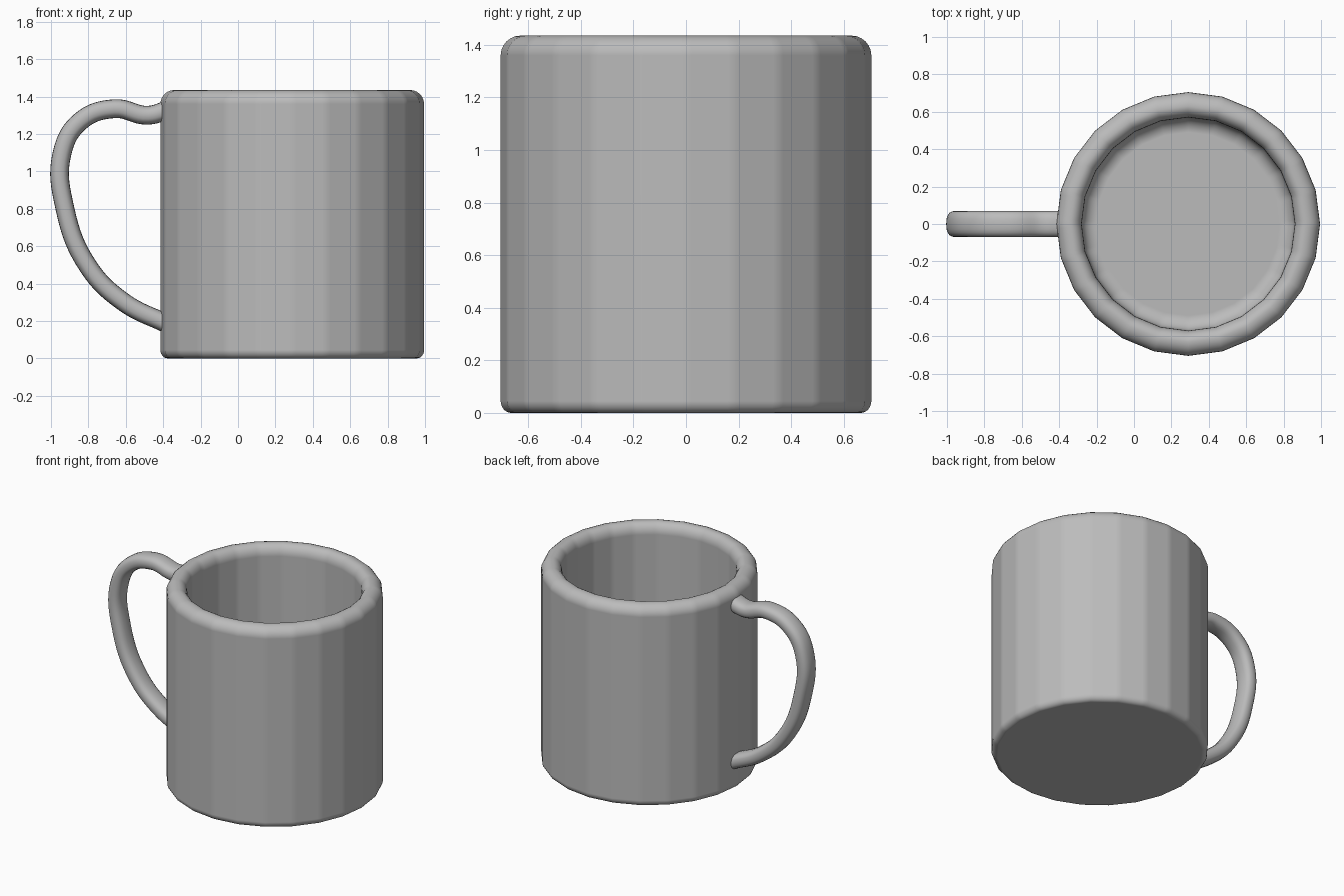
import bpy
import bmesh
from math import sin, cos, pi, radians, copysign

default = bpy.data.objects.get("Cube")
if default:
    bpy.data.objects.remove(default)

SIDES = 24
CENTRE_X = 0.29

# One plain ceramic colour
grey = bpy.data.materials.new("ceramic_grey")
grey.use_nodes = True
COLOUR = (0.5, 0.5, 0.5, 1)
grey.diffuse_color = COLOUR
grey.node_tree.nodes["Principled BSDF"].inputs["Base Color"].default_value = COLOUR


def arc(r, z, rx, rz, start, end, steps=6):
    """Points of an elliptical arc in the radius-height plane."""
    angles = [radians(start + (end - start) * i / steps) for i in range(steps + 1)]
    return [(r + rx * cos(a), z + rz * sin(a)) for a in angles]


def ring_directions():
    """Corners of the many-sided body, each cut into a narrow soft edge."""
    dirs = []
    cut = 0.12
    for i in range(SIDES):
        a = 2 * pi * i / SIDES
        here = (cos(a), sin(a))
        for step, t in ((-1, cut), (0, 0.03), (1, cut)):
            b = a + step * 2 * pi / SIDES
            dirs.append((here[0] * (1 - t) + cos(b) * t, here[1] * (1 - t) + sin(b) * t))
    return dirs


# Cup: outer wall, rounded rim, inner wall and filleted floor
profile = (arc(0.665, 0.045, 0.04, 0.045, -90, 0)
           + arc(0.63, 1.36, 0.075, 0.075, 0, 90)
           + arc(0.63, 1.36, 0.06, 0.075, 90, 180)
           + arc(0.49, 0.22, 0.08, 0.08, 0, -90))
dirs = ring_directions()
bm = bmesh.new()
rings = []
for r, z in profile:
    if rings and abs(r - last[0]) + abs(z - last[1]) < 1e-5:
        continue
    rings.append([bm.verts.new((r * x, r * y, z)) for x, y in dirs])
    last = (r, z)
n = len(dirs)
for low, high in zip(rings, rings[1:]):
    for i in range(n):
        j = (i + 1) % n
        bm.faces.new((low[i], low[j], high[j], high[i]))
bm.faces.new(rings[0][::-1])
bm.faces.new(rings[-1])
for face in bm.faces:
    face.smooth = True
mesh = bpy.data.meshes.new("cup_body")
bm.to_mesh(mesh)
bm.free()
mesh.materials.append(grey)
cup = bpy.data.objects.new("cup_body", mesh)
cup.location.x = CENTRE_X
bpy.context.collection.objects.link(cup)
weighted = cup.modifiers.new("soft_facets", "WEIGHTED_NORMAL")
weighted.weight = 80

# Handle cross-section: a rounded oblong
section = bpy.data.curves.new("handle_section", "CURVE")
section.dimensions = "2D"
spline = section.splines.new("POLY")
spline.points.add(19)
for i, point in enumerate(spline.points):
    c, s = cos(2 * pi * i / 20), sin(2 * pi * i / 20)
    point.co = (0.05 * copysign(abs(c) ** 0.8, c), 0.07 * copysign(abs(s) ** 0.8, s), 0, 1)
spline.use_cyclic_u = True
section_obj = bpy.data.objects.new("handle_section", section)
section_obj.hide_render = True
section_obj.hide_viewport = True
bpy.context.collection.objects.link(section_obj)

# Handle path, drawn flat and stood upright
path = [(-0.35, 1.34), (-0.48, 1.3), (-0.66, 1.335), (-0.84, 1.27), (-0.94, 1.1),
        (-0.925, 0.8), (-0.8, 0.49), (-0.61, 0.3), (-0.37, 0.18)]
curve = bpy.data.curves.new("handle", "CURVE")
curve.dimensions = "2D"
curve.fill_mode = "NONE"
curve.resolution_u = 8
curve.bevel_mode = "OBJECT"
curve.bevel_object = section_obj
curve.use_fill_caps = True
spline = curve.splines.new("BEZIER")
spline.bezier_points.add(len(path) - 1)
for point, (x, z) in zip(spline.bezier_points, path):
    point.co = (x, z, 0)
    point.handle_left_type = point.handle_right_type = "AUTO"
spline.use_smooth = True
curve.materials.append(grey)
handle = bpy.data.objects.new("handle", curve)
handle.rotation_euler.x = pi / 2
bpy.context.collection.objects.link(handle)
